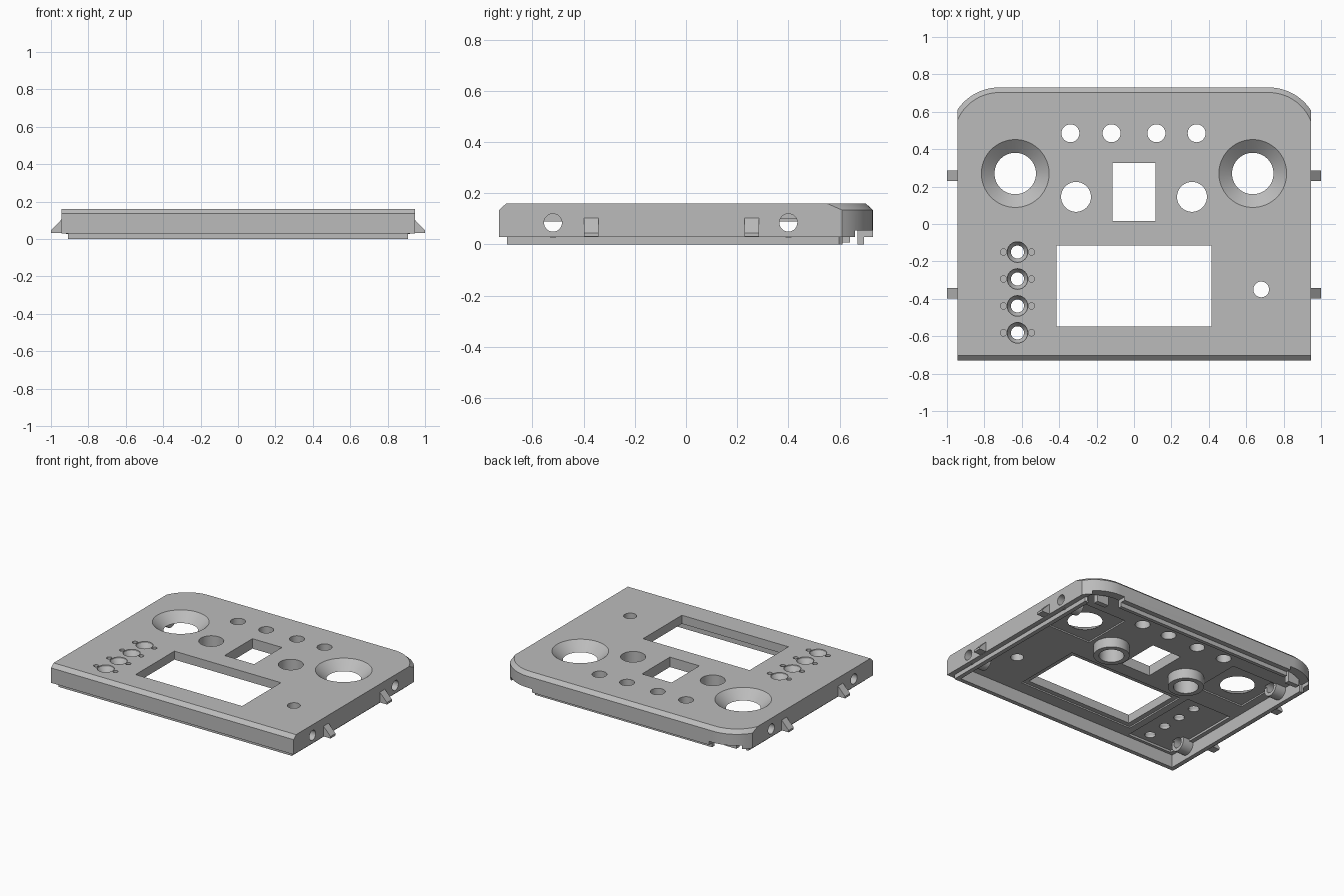
import bpy, bmesh, math

cube = bpy.data.objects.get("Cube")
if cube:
    bpy.data.objects.remove(cube, do_unlink=True)

grey = bpy.data.materials.new("plain_grey")
grey.use_nodes = True
COLOUR = (0.5, 0.5, 0.5, 1)
grey.diffuse_color = COLOUR
grey.node_tree.nodes["Principled BSDF"].inputs["Base Color"].default_value = COLOUR


def loft(name, rings):
    """Closed solid through matching rings of 3D points."""
    bm = bmesh.new()
    loops = [[bm.verts.new(p) for p in ring] for ring in rings]
    n = len(loops[0])
    for a, b in zip(loops, loops[1:]):
        for i in range(n):
            j = (i + 1) % n
            bm.faces.new((a[i], a[j], b[j], b[i]))
    bm.faces.new(loops[0])
    bm.faces.new(loops[-1])
    bmesh.ops.recalc_face_normals(bm, faces=bm.faces)
    mesh = bpy.data.meshes.new(name)
    bm.to_mesh(mesh)
    bm.free()
    mesh.materials.append(grey)
    ob = bpy.data.objects.new(name, mesh)
    bpy.context.collection.objects.link(ob)
    return ob


def box(name, x0, x1, y0, y1, z0, z1):
    x0, x1 = sorted((x0, x1))
    return loft(name, [[(x0, y0, z), (x1, y0, z), (x1, y1, z), (x0, y1, z)]
                       for z in (z0, z1)])


def turned(name, x, y, profile, n=48):
    """Round solid about a vertical axis; profile holds (radius, z)."""
    angles = [math.tau * i / n for i in range(n)]
    return loft(name, [[(x + r * math.cos(a), y + r * math.sin(a), z) for a in angles]
                       for r, z in profile])


def rod(name, x0, x1, y, z, r, n=32):
    """Round solid along x."""
    angles = [math.tau * i / n for i in range(n)]
    return loft(name, [[(x, y + r * math.cos(a), z + r * math.sin(a)) for a in angles]
                       for x in (x0, x1)])


def outline(half, front, r, z, n=16):
    """Plan outline with two rounded back corners."""
    cx, cy = 0.72, 0.46
    start = math.acos((half - cx) / r)
    arc = []
    for i in range(n + 1):
        a = start + (math.pi / 2 - start) * i / n
        arc.append((cx + r * math.cos(a), cy + r * math.sin(a), z))
    mirrored = [(-x, y, h) for x, y, h in reversed(arc)]
    return [(half, front, z)] + arc + mirrored + [(-half, front, z)]


def combine(target, other, operation):
    other.hide_render = True
    mod = target.modifiers.new("join", 'BOOLEAN')
    mod.operation = operation
    mod.solver = 'EXACT'
    mod.object = other
    bpy.context.view_layer.objects.active = target
    bpy.ops.object.modifier_apply(modifier=mod.name)
    bpy.data.objects.remove(other, do_unlink=True)


def add(other):
    combine(panel, other, 'UNION')


def cut(other):
    combine(panel, other, 'DIFFERENCE')


# Outer shell with chamfered front and back edges
panel = loft("control_panel", [outline(0.945, -0.73, 0.27, 0.03),
                               outline(0.945, -0.73, 0.27, 0.135),
                               outline(0.945, -0.703, 0.243, 0.16)])

# Locating lip, then the hollow underside
add(loft("lip", [outline(0.91, -0.7, 0.235, z) for z in (0, 0.08)]))
cut(loft("cavity", [outline(0.88, -0.67, 0.21, z) for z in (-0.05, 0.09)]))

# Shallow pockets under the button column and the screen
cut(box("button_pocket", -0.85, -0.5, -0.65, -0.06, 0.05, 0.105))
cut(box("screen_pocket", -0.45, 0.45, -0.58, -0.08, 0.05, 0.1))

for s in (-1, 1):
    # Pocket under the stick well, relieved back corner and its tab
    cut(box("stick_pocket", s * 0.45, s * 0.82, 0.09, 0.45, 0.05, 0.1))
    cut(box("corner_notch", s * 0.69, s * 0.9, 0.595, 0.8, -0.02, 0.055))
    add(box("corner_tab", s * 0.75, s * 0.84, 0.605, 0.64, 0.008, 0.11))
    # Round boss with bore
    add(turned("boss", s * 0.31, 0.145, [(0.115, 0.02), (0.115, 0.12)]))
    cut(turned("bore", s * 0.31, 0.145, [(0.08, -0.1), (0.08, 0.3)]))
    # Conical stick well
    cut(turned("stick_well", s * 0.635, 0.27,
               [(0.105, -0.1), (0.105, 0.095), (0.193, 0.17)], 64))
    # Screw sleeves in the side walls
    for y in (-0.52, 0.4):
        add(rod("sleeve", s * 0.8, s * 0.92, y, 0.085, 0.058))
        cut(rod("screw_hole", s * 0.78, s * 1.1, y, 0.085, 0.035))

# Row of holes along the back, and the single hole by the screen
for x, y, r in [(-0.34, 0.485, 0.048), (-0.12, 0.485, 0.048), (0.12, 0.485, 0.048),
                (0.335, 0.485, 0.048), (0.68, -0.35, 0.042)]:
    cut(turned("hole", x, y, [(r, -0.1), (r, 0.3)], 32))

# Rectangular windows
cut(box("small_window", -0.115, 0.115, 0.015, 0.325, -0.1, 0.3))
cut(box("screen_window", -0.415, 0.415, -0.547, -0.115, -0.1, 0.3))

# Countersunk button holes with a blind pit on either side
for i in range(4):
    y = -0.15 - 0.144 * i
    for dx in (-0.075, 0.075):
        cut(turned("pit", -0.623 + dx, y, [(0.017, 0.135), (0.017, 0.2)], 20))
    cut(turned("button_hole", -0.623, y,
               [(0.035, -0.1), (0.035, 0.12), (0.055, 0.15), (0.055, 0.2)], 32))

parts = [panel]

# Wedge clips on both sides
for s, side in ((1, "left"), (-1, "right")):
    for y, end in ((-0.37, "front"), (0.257, "back")):
        profile = [(0.93, 0.031), (1, 0.031), (1, 0.045), (0.945, 0.103), (0.93, 0.103)]
        parts.append(loft(f"{side}_{end}_clip",
                          [[(s * x, y + d, z) for x, z in profile]
                           for d in (-0.028, 0.028)]))

# Smooth round walls while keeping edges crisp
bpy.ops.object.select_all(action='DESELECT')
for ob in parts:
    ob.select_set(True)
bpy.context.view_layer.objects.active = panel
bpy.ops.object.shade_smooth_by_angle(angle=math.radians(25))
